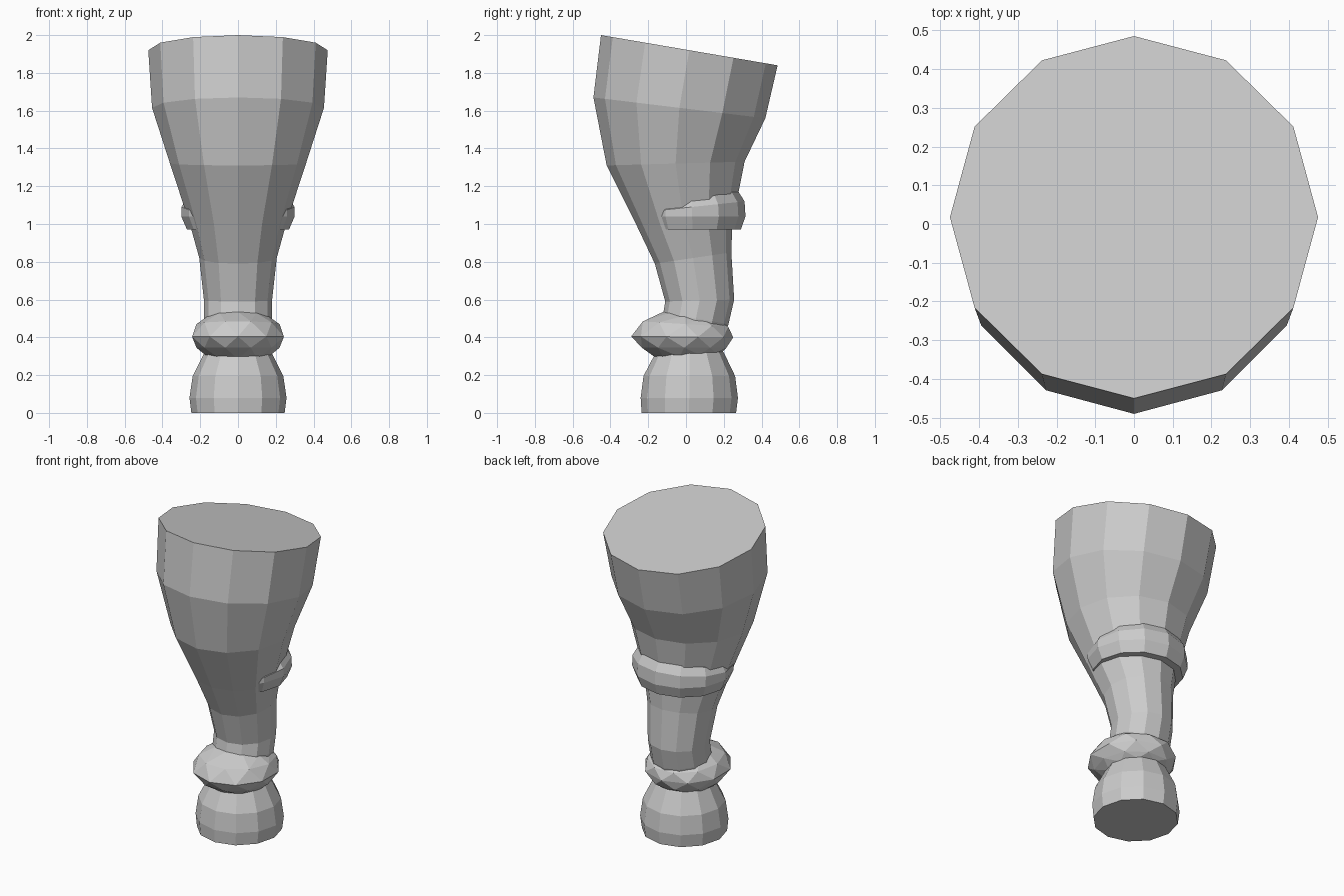
import bpy, bmesh
from math import sin, cos, pi

cube = bpy.data.objects.get("Cube")
if cube:
    bpy.data.objects.remove(cube, do_unlink=True)

grey = bpy.data.materials.new("plain_grey")
grey.use_nodes = True
colour = (0.6, 0.6, 0.6, 1)
grey.diffuse_color = colour
bsdf = next(n for n in grey.node_tree.nodes if n.type == 'BSDF_PRINCIPLED')
bsdf.inputs["Base Color"].default_value = colour


def loft(name, rings, sides=12, stagger=False):
    """Capped loft through tilted oval rings: front y, front z, back y, back z, half width."""
    bm = bmesh.new()
    loops = []
    for level, (yf, zf, yb, zb, half) in enumerate(rings):
        shift = 0.5 * (level % 2) if stagger else 0
        loop = []
        for i in range(sides):
            a = 2 * pi * (i + shift) / sides
            t = (1 - cos(a)) / 2
            loop.append(bm.verts.new((half * sin(a), yf + (yb - yf) * t, zf + (zb - zf) * t)))
        loops.append(loop)
    for level, (low, high) in enumerate(zip(loops, loops[1:])):
        for i in range(sides):
            j = (i + 1) % sides
            if not stagger:
                bm.faces.new((low[i], low[j], high[j], high[i]))
            elif level % 2 == 0:
                bm.faces.new((low[i], low[j], high[i]))
                bm.faces.new((low[j], high[j], high[i]))
            else:
                bm.faces.new((low[i], low[j], high[j]))
                bm.faces.new((low[i], high[j], high[i]))
    bm.faces.new(loops[0])
    bm.faces.new(loops[-1])
    bmesh.ops.recalc_face_normals(bm, faces=bm.faces[:])
    mesh = bpy.data.meshes.new(name)
    bm.to_mesh(mesh)
    bm.free()
    mesh.materials.append(grey)
    obj = bpy.data.objects.new(name, mesh)
    bpy.context.collection.objects.link(obj)
    return obj


# Flared leg, narrow at the ankle and slanted at the top
loft("leg", [
    (-0.12, 0.42, 0.20, 0.40, 0.17),
    (-0.12, 0.53, 0.225, 0.47, 0.18),
    (-0.11, 0.59, 0.255, 0.60, 0.18),
    (-0.165, 0.79, 0.24, 0.85, 0.205),
    (-0.265, 1.00, 0.245, 1.00, 0.255),
    (-0.42, 1.31, 0.31, 1.33, 0.36),
    (-0.49, 1.67, 0.42, 1.56, 0.455),
    (-0.45, 2.00, 0.485, 1.84, 0.475),
])

# Band around the back of the leg, sinking into its front
loft("upper_band", [
    (-0.22, 0.97, 0.29, 0.97, 0.27),
    (-0.25, 1.04, 0.315, 1.04, 0.30),
    (-0.25, 1.06, 0.31, 1.12, 0.30),
    (-0.22, 1.08, 0.275, 1.175, 0.275),
    (-0.18, 1.08, 0.22, 1.17, 0.22),
])

# Faceted ankle ring with alternating points
loft("ankle_ring", [
    (-0.15, 0.285, 0.19, 0.32, 0.17),
    (-0.245, 0.345, 0.225, 0.345, 0.22),
    (-0.29, 0.405, 0.25, 0.40, 0.255),
    (-0.24, 0.485, 0.235, 0.455, 0.22),
    (-0.12, 0.535, 0.20, 0.475, 0.165),
], sides=10, stagger=True)

# Rounded foot
loft("foot", [
    (-0.235, 0.0, 0.265, 0.0, 0.247),
    (-0.24, 0.08, 0.275, 0.08, 0.257),
    (-0.225, 0.195, 0.26, 0.195, 0.24),
    (-0.165, 0.31, 0.20, 0.32, 0.18),
    (-0.11, 0.36, 0.15, 0.36, 0.13),
])
